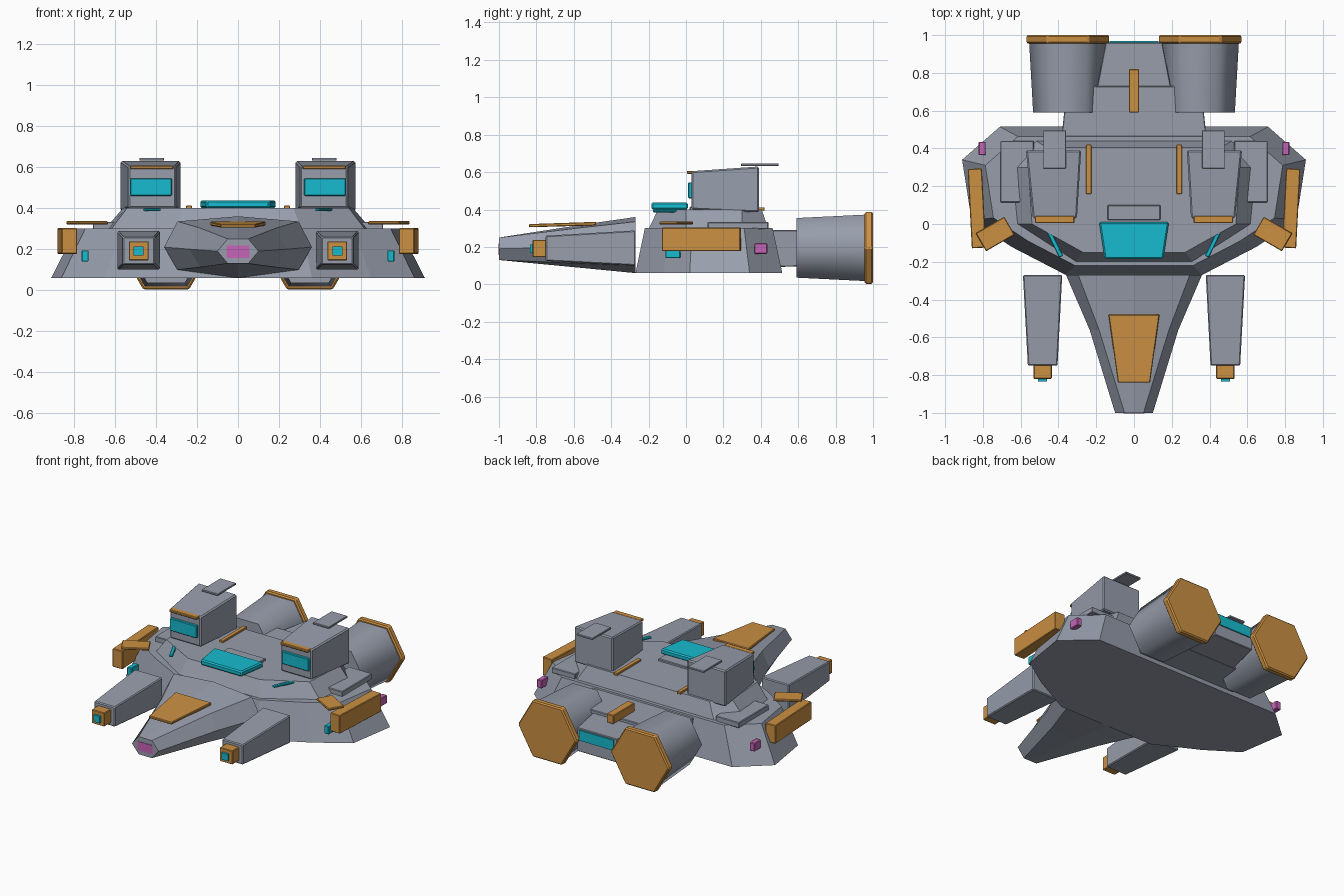
import bpy, bmesh
from math import radians, cos, sin, pi
from mathutils import Matrix

if "Cube" in bpy.data.objects:
    bpy.data.objects.remove(bpy.data.objects["Cube"])


def material(name, rgb):
    m = bpy.data.materials.new(name)
    m.use_nodes = True
    m.diffuse_color = (*rgb, 1)
    node = next(n for n in m.node_tree.nodes if n.type == 'BSDF_PRINCIPLED')
    node.inputs["Base Color"].default_value = (*rgb, 1)
    return m


GREY = material("hull grey", (0.31, 0.34, 0.41))
ORANGE = material("trim orange", (0.60, 0.28, 0.055))
CYAN = material("glow cyan", (0.008, 0.50, 0.62))
PINK = material("lamp pink", (0.56, 0.13, 0.47))


def loft(name, rings, mat, bevel=0.0):
    """Skin a stack of equal-length closed rings and cap both ends."""
    bm = bmesh.new()
    loops = [[bm.verts.new(p) for p in ring] for ring in rings]
    n = len(loops[0])
    for a, b in zip(loops, loops[1:]):
        for i in range(n):
            j = (i + 1) % n
            bm.faces.new((a[i], a[j], b[j], b[i]))
    bm.faces.new(loops[0])
    bm.faces.new(loops[-1])
    bmesh.ops.recalc_face_normals(bm, faces=bm.faces)
    mesh = bpy.data.meshes.new(name)
    bm.to_mesh(mesh)
    bm.free()
    mesh.materials.append(mat)
    ob = bpy.data.objects.new(name, mesh)
    bpy.context.collection.objects.link(ob)
    if bevel:
        mod = ob.modifiers.new("edge", 'BEVEL')
        mod.width = bevel
        mod.segments = 1
    return ob


def rect(x0, x1, y, z0, z1):
    return [(x0, y, z0), (x1, y, z0), (x1, y, z1), (x0, y, z1)]


def taper(name, front, back, mat, bevel=0.004):
    """Block between two upright rectangles (x0, x1, y, z0, z1)."""
    return loft(name, [rect(*front), rect(*back)], mat, bevel)


def box(name, x, y, z, mat, bevel=0.004):
    return taper(name, (*x, y[0], *z), (*x, y[1], *z), mat, bevel)


def turned(name, centre, size, angle, mat):
    """Box turned about the vertical axis."""
    hx, hy, hz = (v / 2 for v in size)
    ob = box(name, (-hx, hx), (-hy, hy), (-hz, hz), mat)
    ob.data.transform(Matrix.Translation(centre) @ Matrix.Rotation(radians(angle), 4, 'Z'))
    return ob


def outline(half, z):
    """Mirror a half outline of (x, y) points to a closed ring at height z."""
    return [(x, y, z) for x, y in half] + [(-x, y, z) for x, y in reversed(half)]


# Sloped lower hull and raised deck
base = [(0.36, -0.27), (0.65, -0.12), (0.86, 0.02), (0.91, 0.34), (0.71, 0.515)]
top = [(x * 0.865, 0.115 + (y - 0.115) * 0.87) for x, y in base]
loft("lower_hull", [outline(base, 0.06), outline(top, 0.30)], GREY)
loft("upper_deck", [
    outline([(0.31, -0.20), (0.62, 0.0), (0.65, 0.30), (0.52, 0.44)], 0.295),
    outline([(0.27, -0.15), (0.54, 0.0), (0.56, 0.30), (0.46, 0.405)], 0.40)], GREY)


# Faceted nose
def nose_ring(y, wide, mid, low, high, z_mid, shoulder, hip):
    return [(0, y, high), (mid, y, shoulder), (wide, y, z_mid), (mid, y, hip),
            (0, y, low), (-mid, y, hip), (-wide, y, z_mid), (-mid, y, shoulder)]


loft("nose", [
    nose_ring(-1.0, 0.10, 0.05, 0.13, 0.25, 0.19, 0.25, 0.13),
    nose_ring(-0.56, 0.235, 0.185, 0.088, 0.318, 0.20, 0.303, 0.112),
    nose_ring(-0.27, 0.36, 0.295, 0.06, 0.36, 0.21, 0.335, 0.10)], GREY)
box("nose_lamp", (-0.055, 0.055), (-1.0, -0.985), (0.158, 0.218), PINK, 0).location.y = -0.003
taper("nose_plate", (-0.085, 0.085, -0.84, 0.305, 0.322),
      (-0.135, 0.135, -0.48, 0.315, 0.334), ORANGE)

# Canopy on the deck
taper("canopy", (-0.155, 0.155, -0.185, 0.40, 0.437),
      (-0.185, 0.185, 0.01, 0.40, 0.437), CYAN, 0.008)
box("canopy_block", (-0.14, 0.14), (0.02, 0.10), (0.39, 0.415), GREY)

# Rear spine between the engines
taper("rear_block", (-0.39, 0.39, 0.40, 0.09, 0.29), (-0.355, 0.355, 0.73, 0.10, 0.29), GREY)
taper("rear_spine", (-0.20, 0.20, 0.70, 0.10, 0.27), (-0.15, 0.15, 0.96, 0.11, 0.27), GREY)
box("rear_light", (-0.13, 0.13), (0.955, 0.968), (0.19, 0.26), CYAN, 0)
box("spine_bar", (-0.027, 0.027), (0.59, 0.82), (0.285, 0.345), ORANGE)


def hexagon(x, y, z, r):
    return [(x + r * cos(i * pi / 3), y, z + r * sin(i * pi / 3)) for i in range(6)]


for s, side in ((1, "left"), (-1, "right")):
    def X(a, b):
        return (s * a, s * b)

    # Engines with a smooth six-sided body and flat cap
    engine = loft(f"engine_{side}", [hexagon(s * 0.35, 0.59, 0.195, 0.184),
                                     hexagon(s * 0.35, 0.96, 0.195, 0.205)], GREY)
    for face in engine.data.polygons:
        face.use_smooth = len(face.vertices) == 4
    engine.data.set_sharp_from_angle(angle=radians(70))
    loft(f"engine_cap_{side}", [hexagon(s * 0.35, 0.955, 0.195, 0.222),
                                hexagon(s * 0.35, 1.0, 0.195, 0.222)], ORANGE, 0.008)

    # Forward guns
    taper(f"gun_arm_{side}", (*X(0.405, 0.562), -0.75, 0.125, 0.26),
          (*X(0.38, 0.588), -0.27, 0.10, 0.288), GREY, 0.006)
    box(f"gun_muzzle_{side}", X(0.435, 0.532), (-0.82, -0.74), (0.145, 0.238), ORANGE)
    box(f"gun_light_{side}", X(0.46, 0.508), (-0.835, -0.81), (0.168, 0.214), CYAN, 0)

    # Deck turrets
    taper(f"turret_{side}", (*X(0.302, 0.535), 0.03, 0.40, 0.605),
          (*X(0.28, 0.572), 0.39, 0.385, 0.63), GREY, 0.008)
    box(f"turret_window_{side}", X(0.322, 0.525), (0.012, 0.04), (0.46, 0.545), CYAN)
    box(f"turret_brow_{side}", X(0.315, 0.525), (0.005, 0.045), (0.59, 0.607), ORANGE)
    box(f"turret_fin_{side}", X(0.36, 0.48), (0.295, 0.495), (0.632, 0.645), GREY, 0.002)

    # Deck trim
    box(f"deck_strip_{side}", X(0.225, 0.253), (0.16, 0.42), (0.395, 0.412), ORANGE, 0.002)
    turned(f"deck_light_{side}", (s * 0.425, -0.092, 0.392), (0.024, 0.18, 0.014),
           -26 * s, CYAN)
    box(f"hull_panel_{side}", X(0.53, 0.707), (0.115, 0.44), (0.295, 0.333), GREY)

    # Side pods, shoulder plates and marker lamps
    turned(f"side_pod_{side}", (s * 0.832, 0.083, 0.24), (0.075, 0.42, 0.125), -3 * s, ORANGE)
    turned(f"shoulder_plate_{side}", (s * 0.735, -0.053, 0.328), (0.175, 0.11, 0.016),
           -30 * s, ORANGE)
    box(f"side_lamp_{side}", X(0.785, 0.822), (0.365, 0.435), (0.163, 0.22), PINK)
    turned(f"front_lamp_{side}", (s * 0.745, -0.07, 0.167), (0.035, 0.08, 0.055), 0, CYAN)
